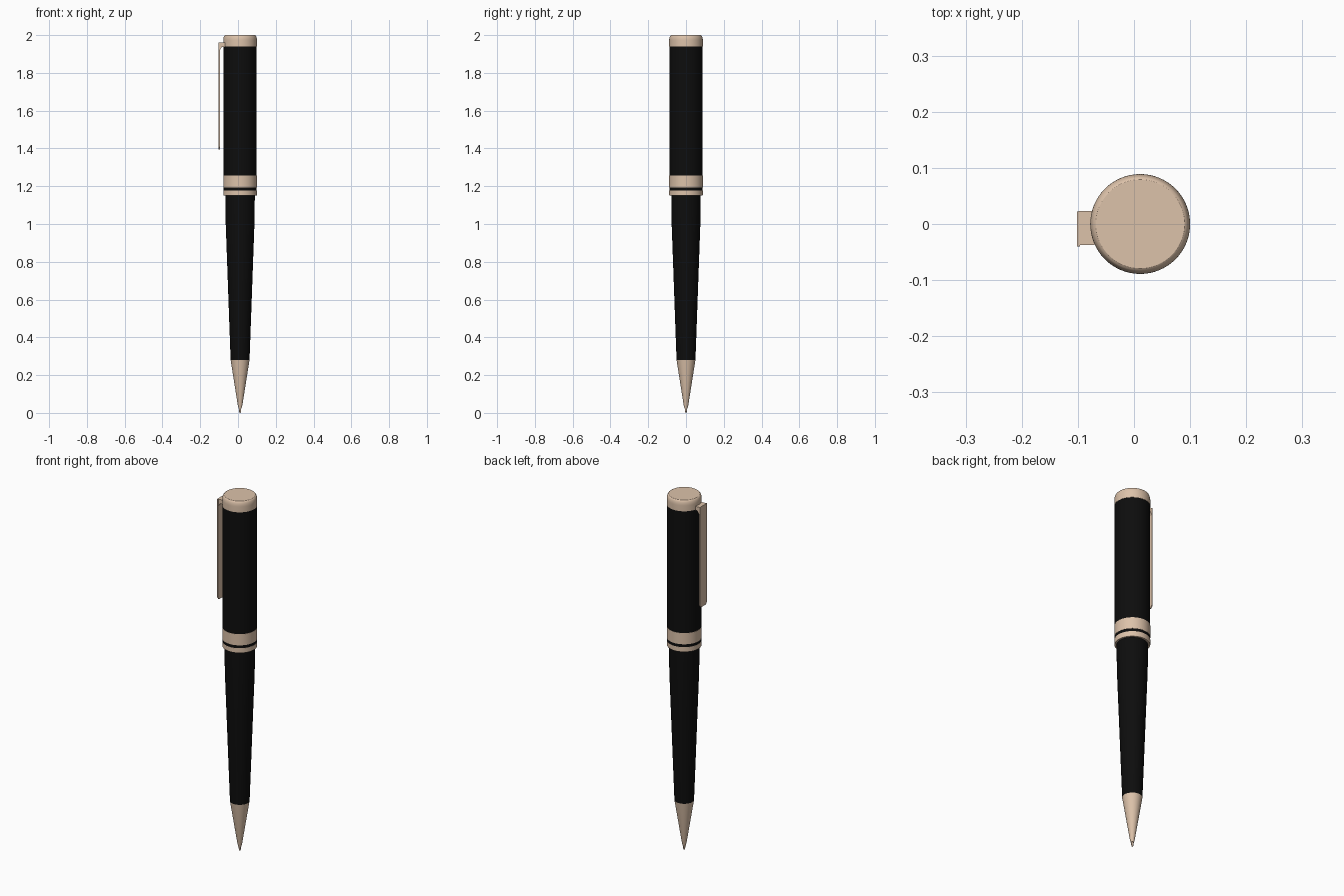
import bpy, bmesh, math

cube = bpy.data.objects.get("Cube")
if cube:
    bpy.data.objects.remove(cube, do_unlink=True)

AXIS_X = 0.011
SEGMENTS = 64


def material(name, rgb):
    mat = bpy.data.materials.new(name)
    mat.use_nodes = True
    mat.diffuse_color = (*rgb, 1)
    mat.node_tree.nodes["Principled BSDF"].inputs["Base Color"].default_value = (*rgb, 1)
    return mat


gold = material("rose gold", (0.72, 0.54, 0.40))
black = material("black lacquer", (0.004, 0.004, 0.004))


def finish(name, bm, mat, angle=30):
    bmesh.ops.recalc_face_normals(bm, faces=bm.faces[:])
    mesh = bpy.data.meshes.new(name)
    bm.to_mesh(mesh)
    bm.free()
    mesh.materials.append(mat)
    obj = bpy.data.objects.new(name, mesh)
    bpy.context.collection.objects.link(obj)
    bpy.ops.object.select_all(action="DESELECT")
    obj.select_set(True)
    bpy.context.view_layer.objects.active = obj
    bpy.ops.object.shade_smooth_by_angle(angle=math.radians(angle))
    return obj


def turned(name, profile, mat):
    """Closed solid of revolution from (radius, height) pairs, bottom to top."""
    bm = bmesh.new()
    rings = []
    for r, z in profile:
        rings.append([bm.verts.new((AXIS_X + r * math.cos(a), r * math.sin(a), z))
                      for a in (math.tau * i / SEGMENTS for i in range(SEGMENTS))])
    for low, high in zip(rings, rings[1:]):
        for i in range(SEGMENTS):
            j = (i + 1) % SEGMENTS
            bm.faces.new((low[i], low[j], high[j], high[i]))
    bm.faces.new(rings[0])
    bm.faces.new(rings[-1])
    return finish(name, bm, mat)


def extruded(name, points, offset, mat):
    """Flat outline pushed along an offset."""
    bm = bmesh.new()
    face = bm.faces.new([bm.verts.new(p) for p in points])
    extra = bmesh.ops.extrude_face_region(bm, geom=[face])["geom"]
    verts = [v for v in extra if isinstance(v, bmesh.types.BMVert)]
    bmesh.ops.translate(bm, verts=verts, vec=offset)
    return finish(name, bm, mat)


# Writing end
turned("refill_point", [(0.002, 0), (0.005, 0.006), (0.006, 0.03)], gold)
turned("tip_cone", [(0.008, 0.024), (0.012, 0.04), (0.05, 0.28)], gold)
turned("lower_barrel", [(0.05, 0.28), (0.058, 0.5), (0.068, 0.78),
                        (0.076, 1.0), (0.078, 1.15)], black)

# Centre rings
turned("lower_ring", [(0.087, 1.15), (0.089, 1.153), (0.089, 1.178)], gold)
turned("ring_groove", [(0.088, 1.178), (0.088, 1.194)], black)
turned("upper_ring", [(0.089, 1.194), (0.089, 1.257)], gold)

# Cap and rounded crown
turned("upper_barrel", [(0.088, 1.257), (0.088, 1.941)], black)
crown = [(0.089, 1.941)]
for step in range(7):
    a = math.radians(step * 75 / 6)
    crown.append((0.077 + 0.012 * math.cos(a), 1.972 + 0.029 * math.sin(a)))
crown[-1] = (0.079, 2.0)
turned("crown", crown, gold)

# Pocket clip: bracket with sloped underside, and a long thin blade
extruded("clip_bracket",
         [(-0.099, -0.037, 1.96), (-0.07, -0.037, 1.96),
          (-0.07, -0.037, 1.937), (-0.086, -0.037, 1.937), (-0.099, -0.037, 1.915)],
         (0, 0.06, 0), gold)
blade = [(-0.102, -0.04, 1.96), (-0.102, -0.04, 1.408), (-0.102, -0.03, 1.395),
         (-0.102, 0.012, 1.395), (-0.102, 0.022, 1.408), (-0.102, 0.022, 1.96)]
extruded("clip_blade", blade, (0.006, 0, 0), gold)
